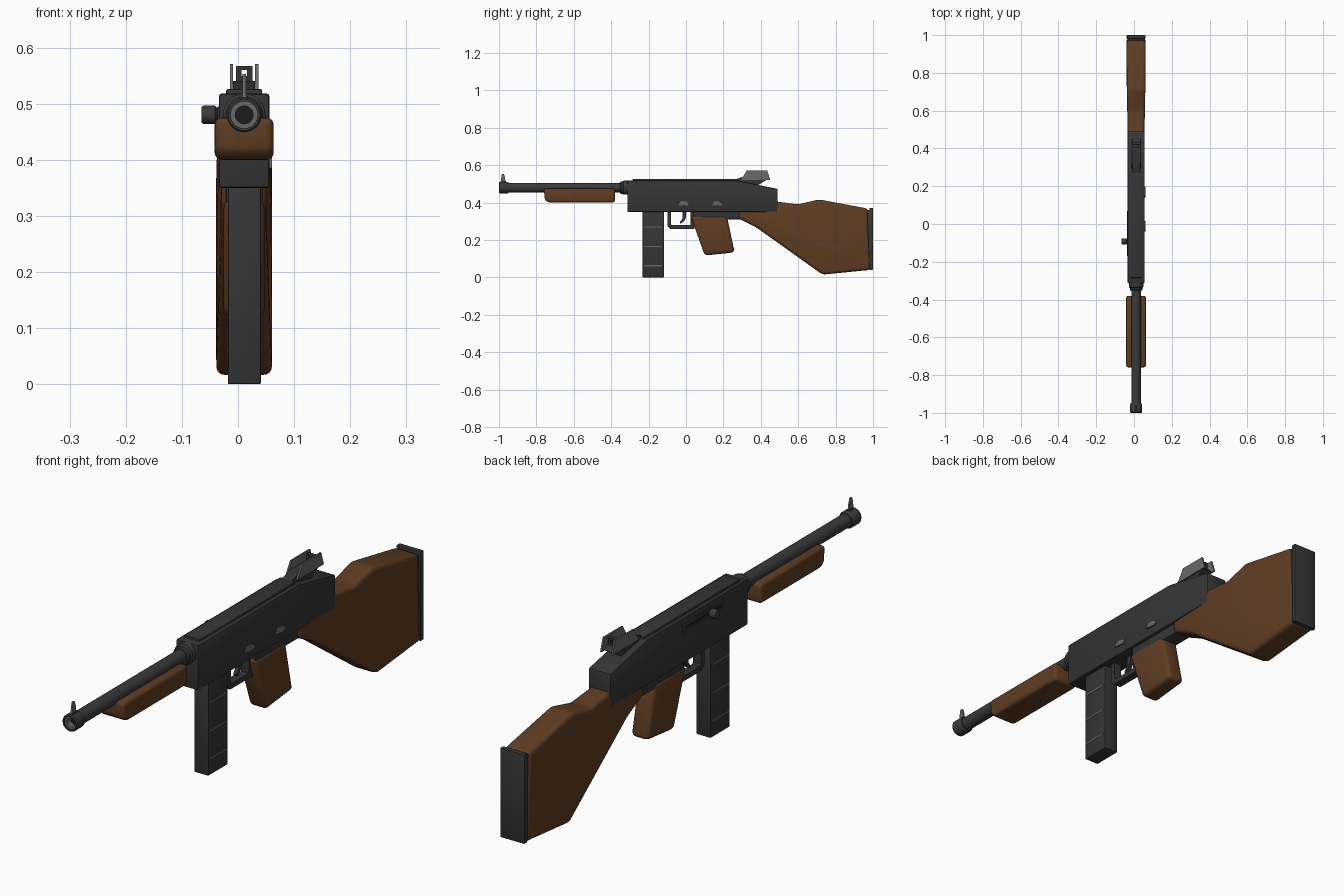
import bpy, bmesh, math
from mathutils import Vector, Matrix

CX = 0.011  # the whole body is mirrored about this x


def material(name, rgb):
    m = bpy.data.materials.new(name)
    m.diffuse_color = (*rgb, 1)
    return m


STEEL = material("dark steel", (0.036, 0.036, 0.036))
BARREL = material("barrel steel", (0.042, 0.042, 0.043))
GREY = material("light grey metal", (0.14, 0.14, 0.14))
WOOD = material("brown wood", (0.115, 0.047, 0.017))
BLACK = material("bore black", (0.012, 0.012, 0.012))


def finish(name, bm, mat, angle=35):
    bmesh.ops.recalc_face_normals(bm, faces=bm.faces)
    me = bpy.data.meshes.new(name)
    bm.to_mesh(me)
    bm.free()
    me.materials.append(mat)
    ob = bpy.data.objects.new(name, me)
    bpy.context.collection.objects.link(ob)
    bpy.ops.object.select_all(action='DESELECT')
    ob.select_set(True)
    bpy.context.view_layer.objects.active = ob
    bpy.ops.object.shade_smooth_by_angle(angle=math.radians(angle))
    return ob


def prism(name, pts, half, mat, bevel=0.0, seg=2, x=CX, taper=None):
    """Side profile of (y, z) points, extruded to x +- half."""
    bm = bmesh.new()
    f = bm.faces.new([bm.verts.new((x - half, y, z)) for y, z in pts])
    ext = bmesh.ops.extrude_face_region(bm, geom=[f])["geom"]
    bmesh.ops.translate(bm, vec=(2 * half, 0, 0),
                        verts=[v for v in ext if isinstance(v, bmesh.types.BMVert)])
    if taper:
        for v in bm.verts:
            v.co.x = x + (v.co.x - x) * taper(v.co.y)
    bmesh.ops.recalc_face_normals(bm, faces=bm.faces)
    if bevel:
        bmesh.ops.bevel(bm, geom=bm.edges[:], offset=bevel, segments=seg,
                        profile=0.5, affect='EDGES', clamp_overlap=True)
    return finish(name, bm, mat)


def box(name, x0, x1, y0, y1, z0, z1, mat, bevel=0.0, seg=2):
    return prism(name, [(y0, z0), (y1, z0), (y1, z1), (y0, z1)],
                 (x1 - x0) / 2, mat, bevel, seg, x=(x0 + x1) / 2)


def lathe(name, prof, mat, centre=(CX, 0, 0.48), axis='Y', steps=32):
    """Revolve (radius, distance along axis) points."""
    bm = bmesh.new()
    vs = [bm.verts.new((r, a, 0)) for r, a in prof]
    es = [bm.edges.new(p) for p in zip(vs, vs[1:])]
    bmesh.ops.spin(bm, geom=vs + es, cent=(0, 0, 0), axis=(0, 1, 0),
                   angle=2 * math.pi, steps=steps)
    bmesh.ops.remove_doubles(bm, verts=bm.verts, dist=1e-5)
    if axis == 'X':
        bmesh.ops.rotate(bm, verts=bm.verts, matrix=Matrix.Rotation(-math.pi / 2, 3, 'Z'))
    bmesh.ops.translate(bm, vec=Vector(centre), verts=bm.verts)
    return finish(name, bm, mat)


# Barrel, muzzle and collar
lathe("barrel", [(0, -0.955), (0.025, -0.955), (0.025, -0.30), (0, -0.30)], BARREL)
lathe("muzzle", [(0.024, -0.96), (0.024, -1.0), (0.028, -1.0), (0.031, -0.996),
                 (0.031, -0.955), (0.028, -0.948), (0.02, -0.948)], BARREL)
lathe("muzzle_ring", [(0.016, -0.94), (0.016, -0.993), (0.025, -0.993), (0.025, -0.95)], GREY)
lathe("bore", [(0, -0.97), (0.017, -0.97), (0.017, -0.95)], BLACK)
lathe("barrel_collar", [(0, -0.352), (0.030, -0.352), (0.033, -0.348), (0.033, -0.338),
                        (0.038, -0.334), (0.038, -0.30), (0, -0.30)], BARREL)

# Front sight
prism("front_sight", [(-0.992, 0.505), (-0.964, 0.505), (-0.968, 0.535),
                      (-0.974, 0.553), (-0.984, 0.553)], 0.003, GREY)
box("front_sight_base", CX - 0.006, CX + 0.006, -0.99, -0.962, 0.50, 0.515, BARREL, 0.002)

# Receiver, top rail and lower frame
prism("receiver", [(-0.313, 0.35), (0.49, 0.35), (0.49, 0.473), (0.27, 0.518),
                   (-0.313, 0.518)], 0.045, STEEL, 0.005)
box("top_rail", CX - 0.032, CX + 0.032, -0.285, 0.275, 0.50, 0.526, STEEL, 0.003)
box("lower_frame", CX - 0.033, CX + 0.033, 0.04, 0.30, 0.31, 0.36, STEEL, 0.004)

# Cocking slot and knob on the left side
box("cocking_slot", -0.037, -0.03, -0.17, 0.07, 0.465, 0.495, STEEL, 0.002)
box("cocking_slot_groove", -0.0378, -0.03, -0.155, 0.055, 0.474, 0.486, BLACK)
lathe("cocking_knob", [(0, -0.032), (0.014, -0.032), (0.0165, -0.028), (0.0165, -0.008),
                       (0.012, -0.004), (0.012, 0.005), (0, 0.005)], BARREL,
      centre=(-0.033, -0.092, 0.48), axis='X', steps=16)

# Selector levers on the right side
for i, y in enumerate((-0.012, 0.168)):
    prism(f"selector_lever_{i + 1}",
          [(y - 0.028, 0.385), (y + 0.015, 0.382), (y + 0.028, 0.388), (y + 0.026, 0.398),
           (y + 0.010, 0.406), (y - 0.020, 0.406)], 0.004, GREY, 0.0015, x=0.057)

# Rear sight: two side plates, a base and an aperture plate
for side in (-1, 1):
    prism(f"rear_sight_wing_{'left' if side < 0 else 'right'}",
          [(0.295, 0.522), (0.45, 0.522), (0.435, 0.571), (0.325, 0.571)],
          0.003, GREY, x=CX + side * 0.0225)
prism("rear_sight_base", [(0.27, 0.50), (0.38, 0.49), (0.435, 0.524), (0.42, 0.54),
                          (0.31, 0.54), (0.27, 0.526)], 0.0195, STEEL)
for side in (-1, 1):
    x = CX + side * 0.010
    box(f"aperture_post_{'left' if side < 0 else 'right'}",
        x - 0.005, x + 0.005, 0.405, 0.42, 0.535, 0.567, STEEL)
for label, z0, z1 in (("bottom", 0.535, 0.549), ("top", 0.560, 0.567)):
    box(f"aperture_{label}", CX - 0.006, CX + 0.006, 0.405, 0.42, z0, z1, STEEL)

# Magazine with side ribs
box("magazine", -0.018, 0.041, -0.232, -0.118, 0, 0.36, STEEL, 0.003)
for i, z in enumerate((0.062, 0.165, 0.27)):
    box(f"magazine_rib_{i + 1}", -0.0195, 0.0425, -0.223, -0.127, z - 0.003, z + 0.003, GREY)

# Trigger and guard
prism("trigger_guard", [(-0.10, 0.355), (-0.10, 0.275), (-0.085, 0.26), (0.045, 0.26),
                        (0.045, 0.355), (0.025, 0.355), (0.025, 0.279), (-0.074, 0.279),
                        (-0.080, 0.285), (-0.080, 0.355)], 0.016, STEEL)
prism("trigger", [(-0.018, 0.355), (0.002, 0.355), (0.0, 0.32), (-0.010, 0.30),
                  (-0.030, 0.287), (-0.034, 0.294), (-0.020, 0.312)], 0.007, STEEL)

# Wooden furniture
prism("foregrip", [(-0.755, 0.415), (-0.735, 0.40), (-0.38, 0.40), (-0.38, 0.475),
                   (-0.76, 0.475)], 0.0525, WOOD, 0.013, 4)
prism("pistol_grip", [(0.025, 0.33), (0.10, 0.117), (0.26, 0.134), (0.218, 0.33)],
      0.0365, WOOD, 0.017, 3)
prism("stock", [(0.28, 0.315), (0.375, 0.268), (0.73, 0.015), (0.985, 0.04), (0.972, 0.368),
                (0.71, 0.417), (0.60, 0.39), (0.45, 0.41), (0.28, 0.41)], 0.05, WOOD, 0.016, 4,
      taper=lambda y: 0.80 + 0.20 * min(1, max(0, (y - 0.40) / 0.3)))

# Butt plate in two layers
box("butt_plate_inner", CX - 0.044, CX + 0.044, 0.96, 0.985, 0.05, 0.36, STEEL, 0.003)
box("butt_plate", CX - 0.050, CX + 0.050, 0.98, 1.0, 0.04, 0.371, STEEL, 0.004)
